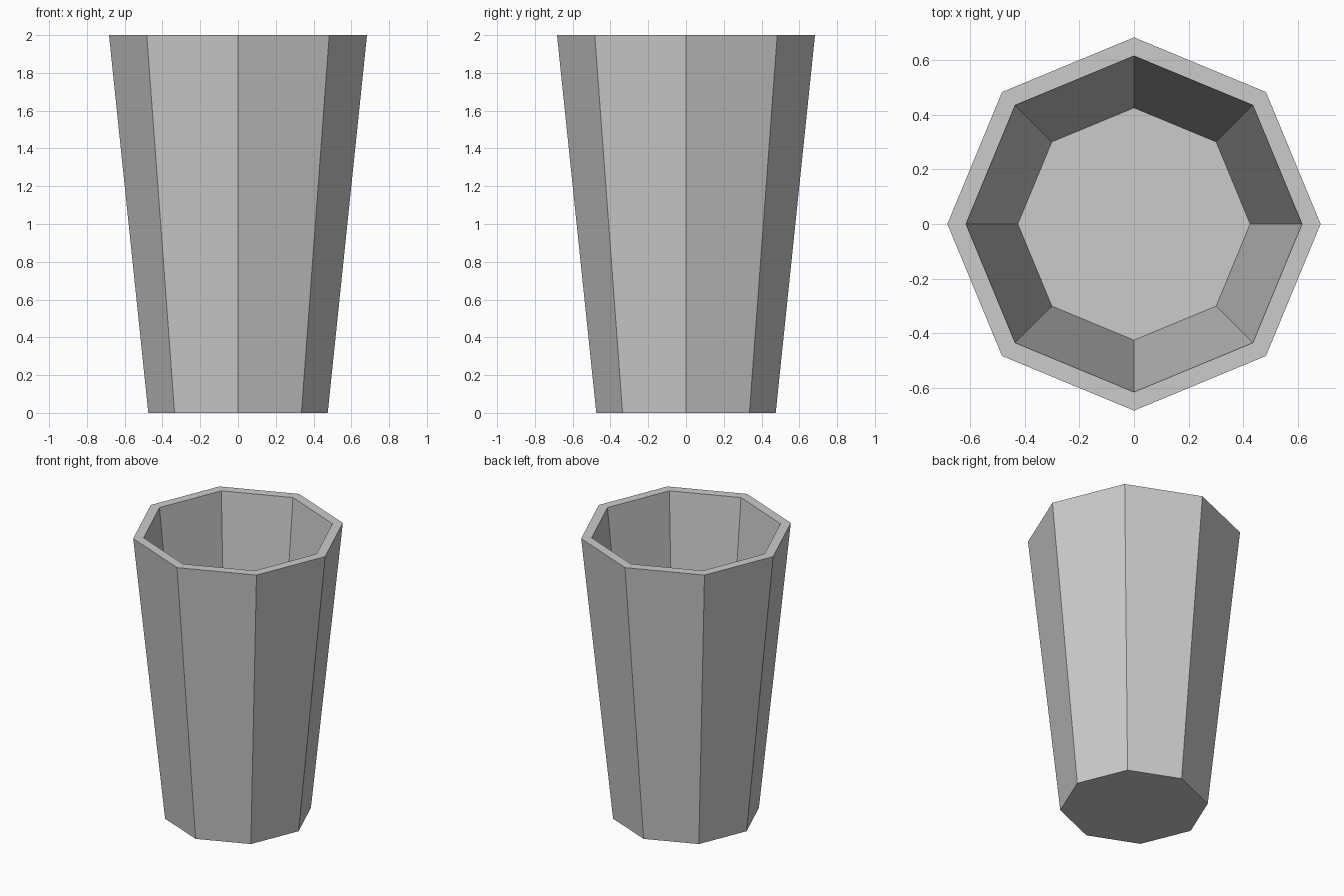
import bpy, bmesh
from math import cos, sin, pi

if "Cube" in bpy.data.objects:
    bpy.data.objects.remove(bpy.data.objects["Cube"])

SIDES = 8
# (radius, height) from the outer foot, over the rim, down to the inner floor
PROFILE = [(0.475, 0.0), (0.683, 2.0), (0.615, 2.0), (0.425, 0.13)]

bm = bmesh.new()
rings = [[bm.verts.new((r * cos(2 * pi * i / SIDES), r * sin(2 * pi * i / SIDES), z))
          for i in range(SIDES)] for r, z in PROFILE]

# Outer wall, rim and inner wall
for a, b in zip(rings, rings[1:]):
    for i in range(SIDES):
        j = (i + 1) % SIDES
        bm.faces.new((a[i], a[j], b[j], b[i]))

# Underside and inner floor
bm.faces.new(rings[0][::-1])
bm.faces.new(rings[-1])
bmesh.ops.recalc_face_normals(bm, faces=bm.faces)

mesh = bpy.data.meshes.new("cup")
bm.to_mesh(mesh)
bm.free()
cup = bpy.data.objects.new("cup", mesh)
bpy.context.collection.objects.link(cup)
